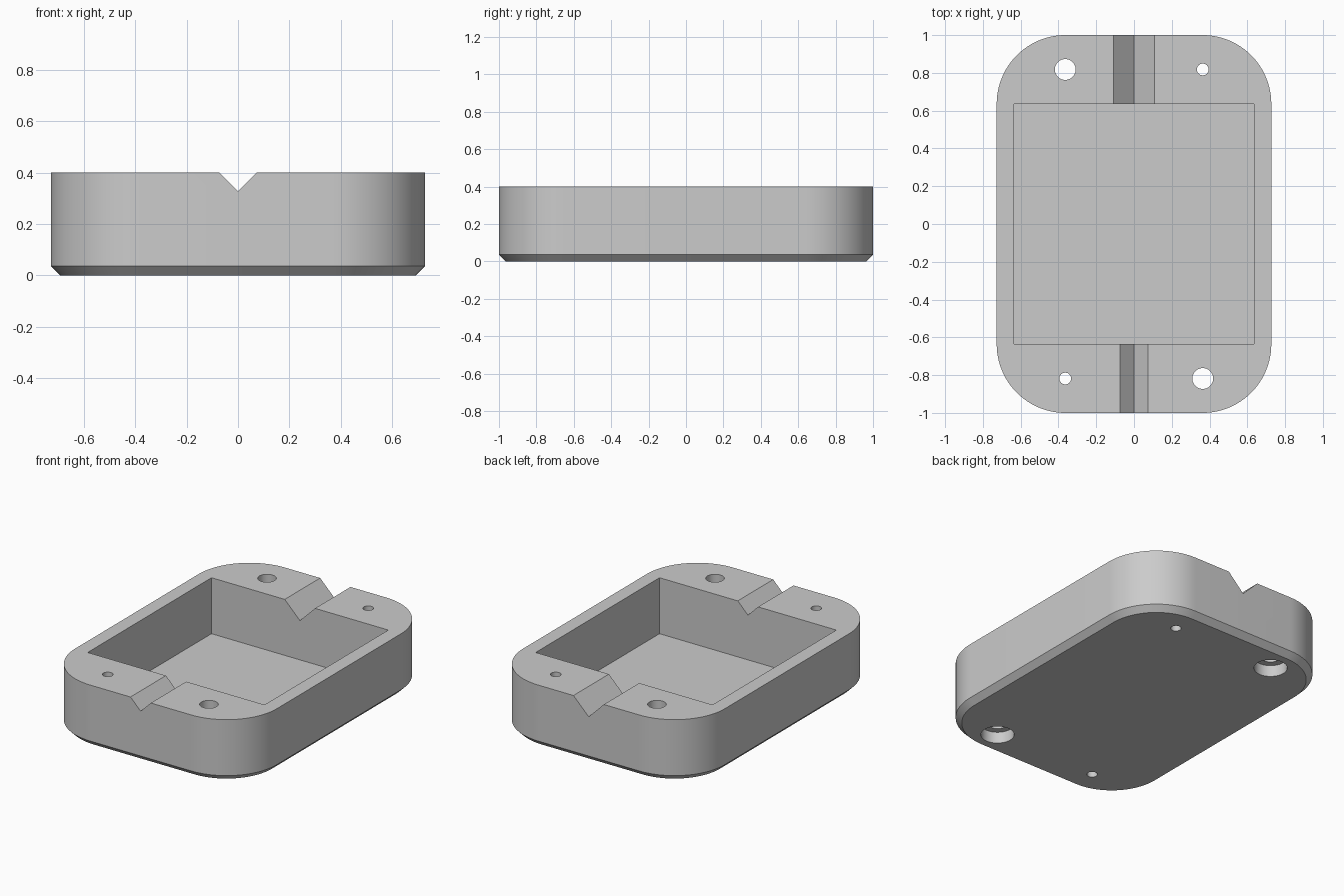
import bpy
import bmesh
from math import sin, cos, pi

if "Cube" in bpy.data.objects:
    bpy.data.objects.remove(bpy.data.objects["Cube"], do_unlink=True)

HALF_X, HALF_Y, HEIGHT = 0.727, 1.0, 0.4
CORNER = 0.364
CHAMFER = 0.036
POCKET = 0.636
FLOOR = 0.036
HOLE_X, HOLE_Y = 0.364, 0.818

grey = bpy.data.materials.new("plain grey")
grey.use_nodes = True
colour = (0.6, 0.6, 0.6, 1)
grey.diffuse_color = colour
grey.node_tree.nodes["Principled BSDF"].inputs["Base Color"].default_value = colour


def loft(name, loops):
    """Closed solid through a list of matching point loops."""
    bm = bmesh.new()
    rings = [[bm.verts.new(p) for p in loop] for loop in loops]
    n = len(rings[0])
    for a, b in zip(rings, rings[1:]):
        for i in range(n):
            j = (i + 1) % n
            bm.faces.new((a[i], a[j], b[j], b[i]))
    bm.faces.new(rings[0][::-1])
    bm.faces.new(rings[-1])
    bmesh.ops.recalc_face_normals(bm, faces=bm.faces)
    mesh = bpy.data.meshes.new(name)
    bm.to_mesh(mesh)
    bm.free()
    mesh.materials.append(grey)
    obj = bpy.data.objects.new(name, mesh)
    bpy.context.collection.objects.link(obj)
    return obj


def rounded_outline(inset, z, steps=24):
    r = CORNER - inset
    loop = []
    for k, (sx, sy) in enumerate(((1, 1), (-1, 1), (-1, -1), (1, -1))):
        for s in range(steps + 1):
            a = (k + s / steps) * pi / 2
            loop.append((sx * (HALF_X - CORNER) + r * cos(a),
                         sy * (HALF_Y - CORNER) + r * sin(a), z))
    return loop


def cylinder(name, x, y, radius, z0, z1, sides=48):
    ring = [(x + radius * cos(2 * pi * i / sides),
             y + radius * sin(2 * pi * i / sides)) for i in range(sides)]
    return loft(name, [[(px, py, z) for px, py in ring] for z in (z0, z1)])


def groove(name, depth, y0, y1):
    w = depth + 0.1
    section = [(0, HEIGHT - depth), (w, HEIGHT + 0.1), (-w, HEIGHT + 0.1)]
    return loft(name, [[(x, y, z) for x, z in section] for y in (y0, y1)])


# Tray body with chamfered underside
body = loft("tray_body", [rounded_outline(CHAMFER, 0),
                          rounded_outline(0, CHAMFER),
                          rounded_outline(0, HEIGHT)])

# Square pocket
corners = ((1, 1), (-1, 1), (-1, -1), (1, -1))
cutters = [loft("pocket_cutter", [[(POCKET * sx, POCKET * sy, z) for sx, sy in corners]
                                  for z in (FLOOR, HEIGHT + 0.1)])]

# V grooves through the end walls
cutters.append(groove("front_groove_cutter", 0.073, -1.1, -0.5))
cutters.append(groove("back_groove_cutter", 0.109, 0.5, 1.1))

# Diagonal pairs of screw holes (counterbored below) and pin holes
for s in (1, -1):
    x, y = s * HOLE_X, s * HOLE_Y
    cutters.append(cylinder("screw_hole_cutter", x, -y, 0.055, -0.1, HEIGHT + 0.1))
    cutters.append(cylinder("counterbore_cutter", x, -y, 0.098, -0.1, 0.073))
    cutters.append(cylinder("pin_hole_cutter", x, y, 0.031, -0.1, HEIGHT + 0.1))

bpy.ops.object.select_all(action="DESELECT")
body.select_set(True)
bpy.context.view_layer.objects.active = body
for cutter in cutters:
    cutter.hide_render = True
    mod = body.modifiers.new("cut", "BOOLEAN")
    mod.operation = "DIFFERENCE"
    mod.solver = "EXACT"
    mod.object = cutter
    bpy.ops.object.modifier_apply(modifier=mod.name)
    bpy.data.objects.remove(cutter, do_unlink=True)

bpy.ops.object.shade_smooth_by_angle(angle=pi / 6)
